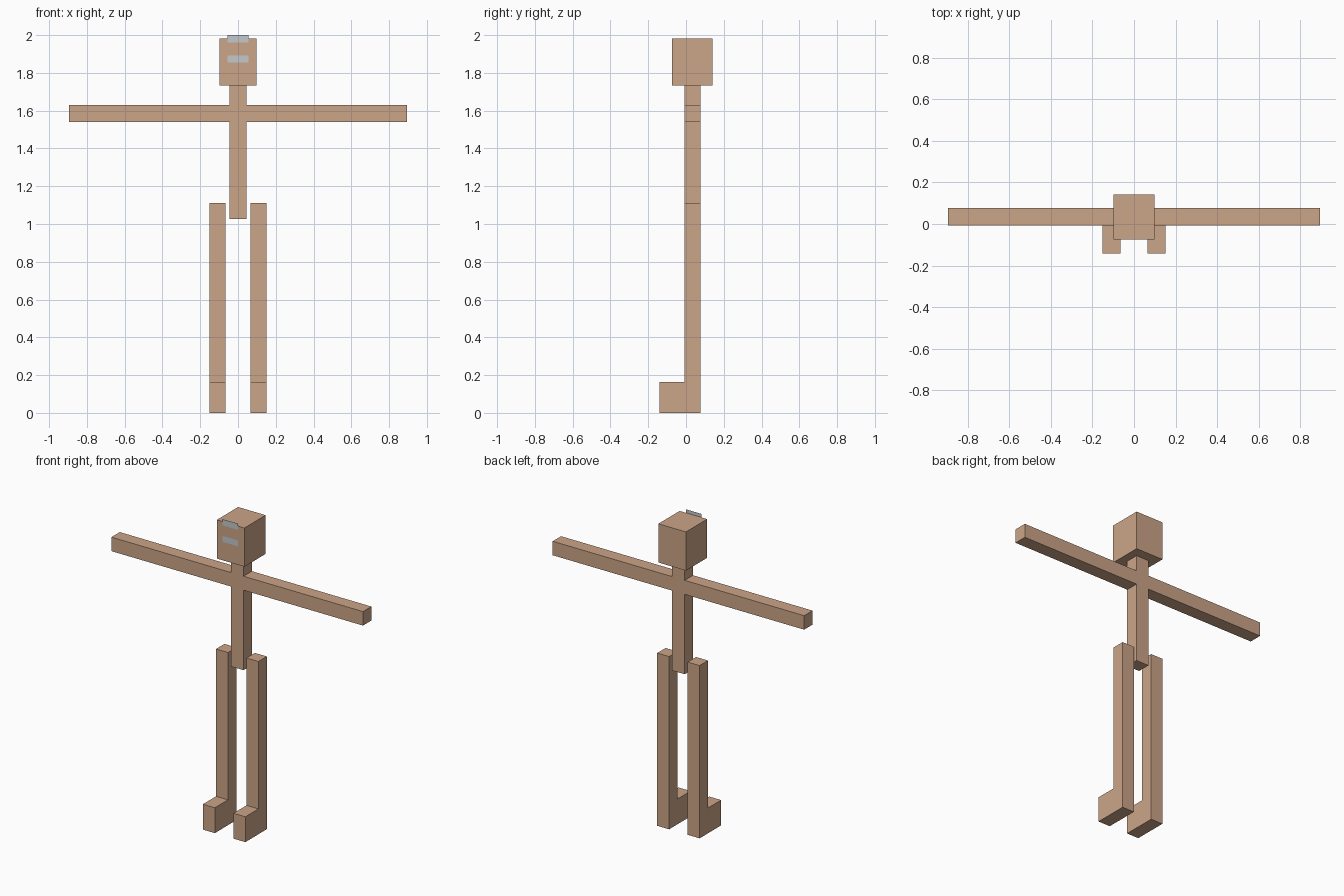
import bpy
import bmesh
from mathutils import Vector

cube = bpy.data.objects.get("Cube")
if cube:
    bpy.data.objects.remove(cube, do_unlink=True)


def make_material(name, rgb):
    mat = bpy.data.materials.new(name)
    mat.use_nodes = True
    color = (*rgb, 1.0)
    mat.diffuse_color = color
    mat.node_tree.nodes["Principled BSDF"].inputs["Base Color"].default_value = color
    return mat


skin = make_material("tan skin", (0.60, 0.376, 0.246))
grey = make_material("light grey", (0.55, 0.58, 0.60))


def prism(name, outline, sweep, mat):
    """Flat outline, extruded along the sweep vector if there is one."""
    bm = bmesh.new()
    face = bm.faces.new([bm.verts.new(p) for p in outline])
    if sweep:
        ext = bmesh.ops.extrude_face_region(bm, geom=[face], use_keep_orig=True)
        moved = [g for g in ext["geom"] if isinstance(g, bmesh.types.BMVert)]
        bmesh.ops.translate(bm, verts=moved, vec=Vector(sweep))
        bmesh.ops.recalc_face_normals(bm, faces=bm.faces)
    mesh = bpy.data.meshes.new(name)
    bm.to_mesh(mesh)
    bm.free()
    mesh.materials.append(mat)
    obj = bpy.data.objects.new(name, mesh)
    bpy.context.collection.objects.link(obj)
    return obj


def front_rect(half, low, high, y):
    return [(-half, y, low), (half, y, low), (half, y, high), (-half, y, high)]


# Shared depth of torso, arms and legs
front, back = -0.008, 0.077

# Torso, neck and arms: one cross-shaped outline
w, reach = 0.045, 0.895
hip, arm_low, arm_high, neck = 1.027, 1.541, 1.631, 1.732
half = [(w, hip), (w, arm_low), (reach, arm_low),
        (reach, arm_high), (w, arm_high), (w, neck)]
cross = half + [(-x, z) for x, z in reversed(half)]
prism("torso_and_arms", [(x, front, z) for x, z in cross], (0, back - front, 0), skin)

# Head
prism("head", front_rect(0.098, neck, 1.981, -0.075), (0, 0.216, 0), skin)

# Legs with forward feet: L-shaped side profile
inner, outer, toe = 0.066, 0.151, -0.141
profile = [(toe, 0), (back, 0), (back, 1.111), (front, 1.111), (front, 0.163), (toe, 0.163)]
for side, sign in (("left", 1), ("right", -1)):
    prism(side + "_leg", [(sign * inner, y, z) for y, z in profile],
          (sign * (outer - inner), 0, 0), skin)

# Thin face plates just ahead of the head
for name, low, high in (("upper_face_plate", 1.96, 2.0), ("lower_face_plate", 1.854, 1.892)):
    prism(name, front_rect(0.055, low, high, -0.081), None, grey)
